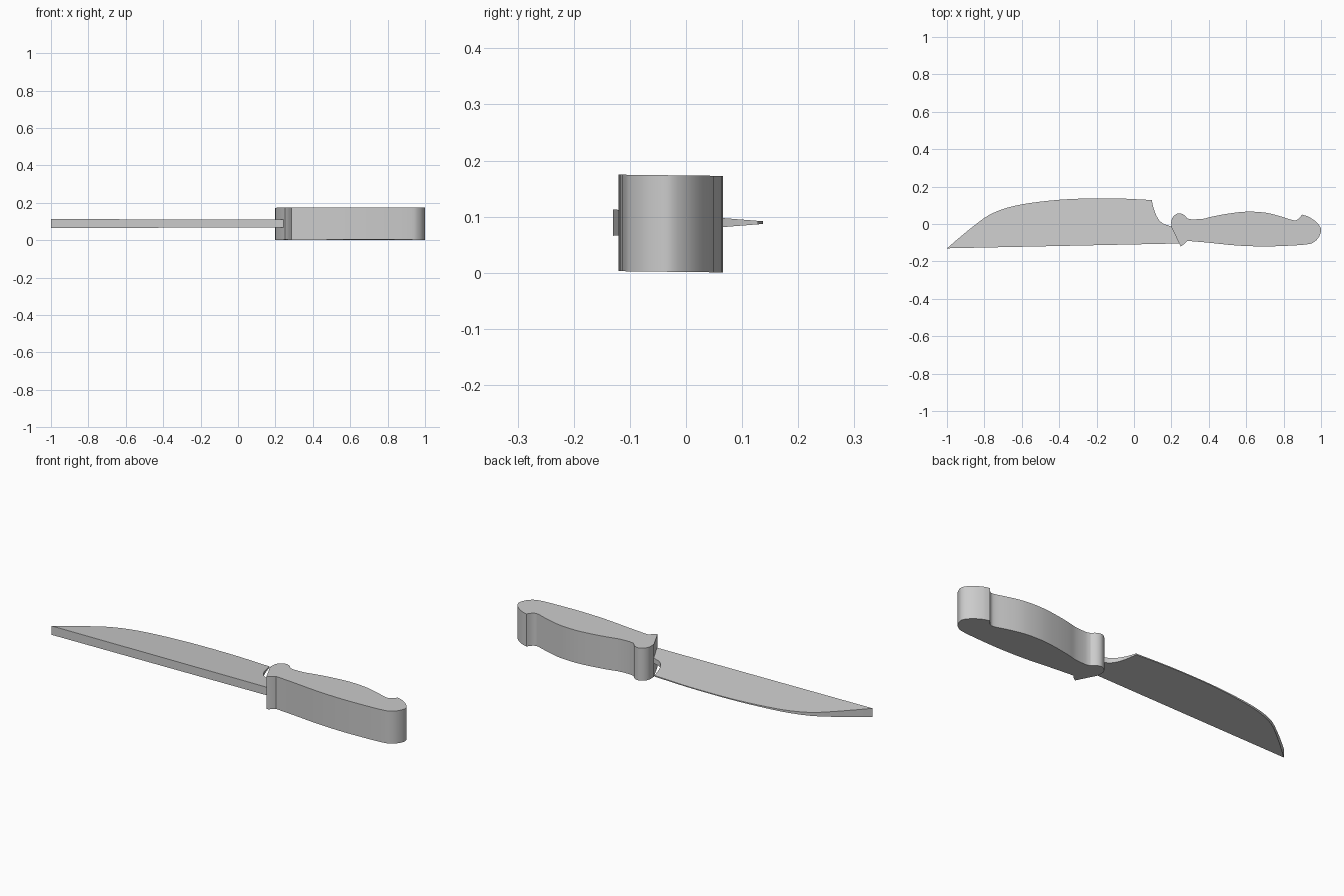
import bpy, bmesh, math
from mathutils import Vector

if "Cube" in bpy.data.objects:
    bpy.data.objects.remove(bpy.data.objects["Cube"])

steel = bpy.data.materials.new("plain_grey")
steel.diffuse_color = (0.6, 0.6, 0.6, 1)
steel.use_nodes = True
steel.node_tree.nodes["Principled BSDF"].inputs["Base Color"].default_value = steel.diffuse_color


def smooth_run(pts, steps=3):
    """Curve through the points, with the first and last kept as corners."""
    p = [Vector(q) for q in pts]
    p = [2 * p[0] - p[1]] + p + [2 * p[-1] - p[-2]]
    out = []
    for i in range(1, len(p) - 2):
        a, b, c, d = p[i - 1:i + 3]
        for s in range(steps):
            t = s / steps
            out.append(0.5 * (2 * b + (c - a) * t + (2 * a - 5 * b + 4 * c - d) * t ** 2
                              + (3 * b - a - 3 * c + d) * t ** 3))
    return out + [p[-2]]


def outline(*runs):
    """Join runs that share their end corners into one closed outline."""
    pts = []
    for run in runs:
        pts += smooth_run(run)[:-1] if len(run) > 2 else [Vector(run[0])]
    return pts


def slab(name, pts, low, high):
    """Solid between two height functions over an outline."""
    bm = bmesh.new()
    bottom = [bm.verts.new((p.x, p.y, low(p))) for p in pts]
    top = [bm.verts.new((p.x, p.y, high(p))) for p in pts]
    bm.faces.new(bottom)
    bm.faces.new(top)
    n = len(pts)
    for i in range(n):
        j = (i + 1) % n
        bm.faces.new((bottom[i], bottom[j], top[j], top[i]))
    bmesh.ops.recalc_face_normals(bm, faces=bm.faces)
    me = bpy.data.meshes.new(name)
    bm.to_mesh(me)
    bm.free()
    me.materials.append(steel)
    ob = bpy.data.objects.new(name, me)
    bpy.context.collection.objects.link(ob)
    bpy.context.view_layer.objects.active = ob
    ob.select_set(True)
    bpy.ops.object.shade_smooth_by_angle(angle=math.radians(30))
    ob.select_set(False)


# Blade: wedge section, thick along the straight spine, thin at the curved edge
belly = [(-1, -.13), (-.93, -.07), (-.85, -.005), (-.78, .045), (-.7, .08), (-.6, .105),
         (-.45, .125), (-.3, .135), (-.1, .137), (.095, .128)]
notch = [(.095, .128), (.102, .095), (.115, .055), (.135, .02), (.16, 0), (.185, -.008),
         (.21, -.02)]
tang = [(.21, -.02), (.245, -.104)]
spine = [(.245, -.104), (-1, -.13)]


def half(p):
    return 0.0235 - (p.y + 0.13) * 0.079


slab("blade", outline(belly, notch, tang, spine),
     lambda p: 0.0895 - half(p), lambda p: 0.0895 + half(p))

# Handle: upright-sided block with a guard at the blade and a hooked butt
guard = [(.2, -.018), (.2, .02), (.215, .045), (.24, .057), (.265, .05), (.285, .03)]
grip_back = [(.285, .03), (.31, .025), (.37, .028), (.42, .04), (.5, .055), (.6, .066),
             (.7, .061), (.78, .042), (.84, .023), (.865, .02), (.883, .031), (.898, .05)]
butt = [(.898, .05), (.93, .04), (.97, .015), (.995, -.015), (1, -.04), (.985, -.075),
        (.96, -.098), (.93, -.108), (.85, -.115), (.7, -.12), (.55, -.115), (.4, -.1),
        (.285, -.09)]
toe = [(.285, -.09), (.268, -.107), (.25, -.12)]
front = [(.25, -.12), (.2, -.018)]
slab("handle", outline(guard, grip_back, butt, toe, front),
     lambda p: 0.0015 - 0.012 * p.y, lambda p: 0.1735 - 0.012 * p.y)
